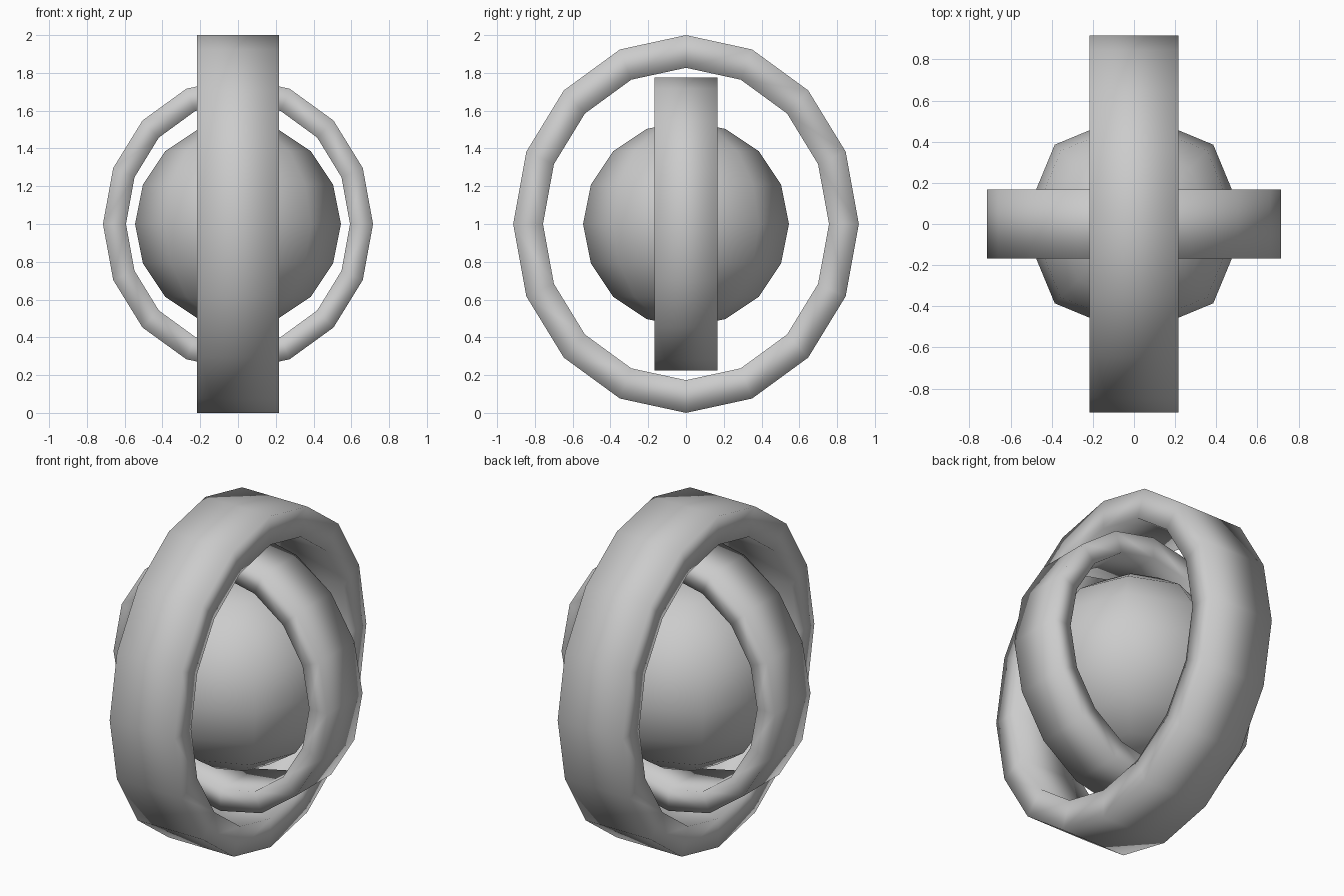
import bpy, bmesh
from math import cos, sin, tau

if "Cube" in bpy.data.objects:
    bpy.data.objects.remove(bpy.data.objects["Cube"])

CENTRE_Z = 1.0
SEGMENTS = 16


def finish(name, bm):
    bmesh.ops.recalc_face_normals(bm, faces=bm.faces)
    for f in bm.faces:
        f.smooth = True
    mesh = bpy.data.meshes.new(name)
    bm.to_mesh(mesh)
    bm.free()
    obj = bpy.data.objects.new(name, mesh)
    obj.location.z = CENTRE_Z
    bpy.context.collection.objects.link(obj)
    return obj


def oval_band(name, outer, inner, half_width, axis):
    """Upright oval hoop of rectangular section; outer/inner = (side, z) radii."""
    bm = bmesh.new()
    section = [(outer, -half_width), (outer, half_width),
               (inner, half_width), (inner, -half_width)]
    loops = []
    for i in range(SEGMENTS):
        a = tau * i / SEGMENTS
        loop = []
        for (rs, rz), w in section:
            s, z = rs * cos(a), rz * sin(a)
            loop.append(bm.verts.new((w, s, z) if axis == 'X' else (s, w, z)))
        loops.append(loop)
    for i in range(SEGMENTS):
        p, q = loops[i], loops[(i + 1) % SEGMENTS]
        for j in range(4):
            k = (j + 1) % 4
            bm.faces.new((p[j], p[k], q[k], q[j]))
    return finish(name, bm)


# Large hoop around the x axis, smaller hoop nested across it
oval_band("outer_ring", (0.915, 1.0), (0.757, 0.827), 0.217, 'X')
oval_band("inner_ring", (0.715, 0.775), (0.593, 0.647), 0.167, 'Y')

# Core ball: eight sides around, eight rings high
ball = bmesh.new()
bmesh.ops.create_uvsphere(ball, u_segments=8, v_segments=8, radius=0.545)
finish("core_ball", ball)
